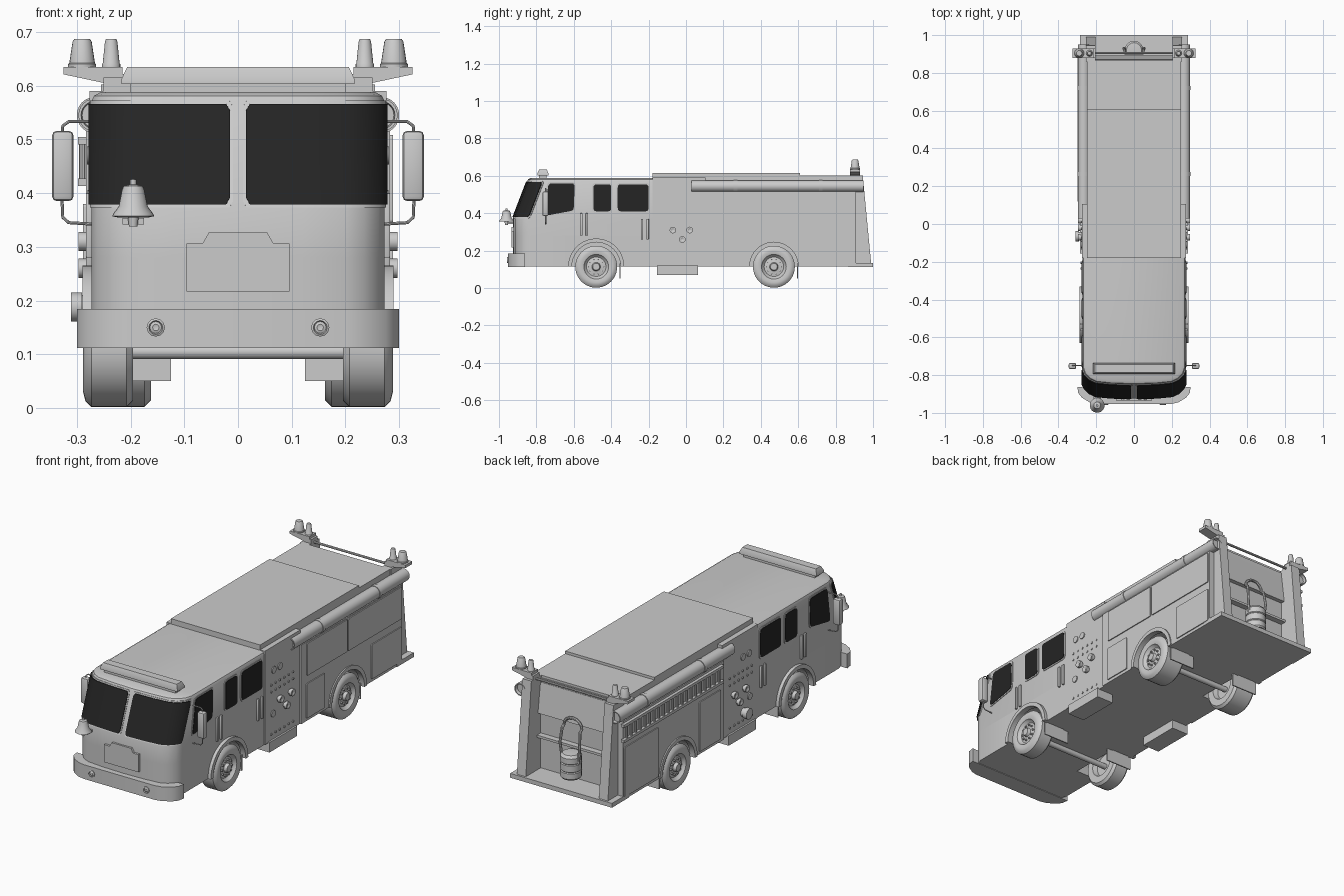
import bpy, bmesh, math
from mathutils import Vector

if "Cube" in bpy.data.objects:
    bpy.data.objects.remove(bpy.data.objects["Cube"])


def material(name, c):
    m = bpy.data.materials.new(name)
    m.diffuse_color = (c, c, c, 1)
    m.use_nodes = True
    m.node_tree.nodes["Principled BSDF"].inputs["Base Color"].default_value = m.diffuse_color
    return m


GREY = material("light grey paint", 0.6)
GLASS = material("dark glass", 0.018)


def finish(name, bm, mat=GREY, mirror=False):
    if mirror:
        d = bmesh.ops.duplicate(bm, geom=bm.verts[:] + bm.edges[:] + bm.faces[:])
        for v in d["geom"]:
            if isinstance(v, bmesh.types.BMVert):
                v.co.x *= -1
    bmesh.ops.recalc_face_normals(bm, faces=bm.faces[:])
    me = bpy.data.meshes.new(name)
    bm.to_mesh(me)
    bm.free()
    me.materials.append(mat)
    ob = bpy.data.objects.new(name, me)
    bpy.context.collection.objects.link(ob)
    return ob


def at(axis, a, b, h):
    return Vector({"x": (h, a, b), "y": (a, h, b), "z": (a, b, h)}[axis])


def loft(name, rings, mat=GREY, mirror=False):
    bm = bmesh.new()
    rs = [[bm.verts.new(p) for p in r] for r in rings]
    n = len(rs[0])
    for r, s in zip(rs, rs[1:]):
        for i in range(n):
            j = (i + 1) % n
            bm.faces.new((r[i], r[j], s[j], s[i]))
    bm.faces.new(rs[0])
    bm.faces.new(rs[-1])
    return finish(name, bm, mat, mirror)


def prism(name, axis, pts, h0, h1, mat=GREY, mirror=False):
    return loft(name, [[at(axis, a, b, h) for a, b in pts] for h in (h0, h1)], mat, mirror)


def box(name, x0, x1, y0, y1, z0, z1, bevel=0.0, mirror=False):
    bm = bmesh.new()
    bmesh.ops.create_cube(bm, size=1)
    for v in bm.verts:
        v.co = ((x0 + x1) / 2 + v.co.x * (x1 - x0), (y0 + y1) / 2 + v.co.y * (y1 - y0),
                (z0 + z1) / 2 + v.co.z * (z1 - z0))
    if bevel:
        bmesh.ops.bevel(bm, geom=bm.edges[:], offset=bevel, segments=2, profile=0.5, affect="EDGES")
    return finish(name, bm, GREY, mirror)


def lathe(name, axis, profile, centres, n=24, mirror=False):
    bm = bmesh.new()
    for c in centres:
        rings = [[bm.verts.new(Vector(c) + at(axis, r * math.cos(2 * math.pi * i / n), r * math.sin(2 * math.pi * i / n), h))
                  for i in range(n)] for r, h in profile]
        for r, s in zip(rings, rings[1:]):
            for i in range(n):
                j = (i + 1) % n
                bm.faces.new((r[i], r[j], s[j], s[i]))
    bmesh.ops.remove_doubles(bm, verts=bm.verts[:], dist=1e-5)
    return finish(name, bm, GREY, mirror)


def disc(r, h0, h1):
    return [(0, h0), (r, h0), (r, h1), (0, h1)]


def tube(name, paths, r, mirror=False):
    cu = bpy.data.curves.new(name, "CURVE")
    cu.dimensions, cu.bevel_depth, cu.bevel_resolution, cu.use_fill_caps = "3D", r, 2, True
    for path in paths:
        sp = cu.splines.new("POLY")
        sp.points.add(len(path) - 1)
        for p, co in zip(sp.points, path):
            p.co = (*co, 1)
    tmp = bpy.data.objects.new("tmp", cu)
    bpy.context.collection.objects.link(tmp)
    bpy.context.view_layer.update()
    me = bpy.data.meshes.new_from_object(tmp.evaluated_get(bpy.context.evaluated_depsgraph_get()))
    bm = bmesh.new()
    bm.from_mesh(me)
    bpy.data.objects.remove(tmp)
    bpy.data.meshes.remove(me)
    return finish(name, bm, GREY, mirror)


def rounded(pts, r):
    out = []
    P = [Vector(p) for p in pts]
    for i, p in enumerate(P):
        a = p + (P[i - 1] - p).normalized() * r
        b = p + (P[(i + 1) % len(P)] - p).normalized() * r
        for t in (0, 0.33, 0.67, 1):
            out.append(tuple(a * (1 - t) ** 2 + p * 2 * t * (1 - t) + b * t * t))
    return out


def rect(a0, a1, b0, b1):
    return [(a0, b0), (a1, b0), (a1, b1), (a0, b1)]


def arc(y, r, n=20):
    return [(y - r * math.cos(math.pi * i / n), 0.115 + r * math.sin(math.pi * i / n)) for i in range(n + 1)]


FRONT, REAR, W = -0.48, 0.47, 0.273
EDGE = [(0, 0), (0.12, 0.004), (0.2, 0.012), (0.235, 0.028), (0.262, 0.056), (W, 0.09)]


def nose(z):
    return -0.925 + max(0, z - 0.375) / 0.195 * 0.075


def section(z, yb, inset=0):
    k = 1 - inset / W
    half = [(x * k, nose(min(z, 0.57)) + dy + inset) for x, dy in EDGE] + [(W * k, yb)]
    return [(-x, y, z) for x, y in half[:0:-1]] + [(x, y, z) for x, y in half]


# Cab: full-width upper shell, nose below it, skirt with wheel arch
loft("cab_shell", [section(0.28, -0.18), section(0.375, -0.18), section(0.57, -0.18),
                   section(0.581, -0.18, 0.005), section(0.588, -0.18, 0.018)])
loft("cab_nose", [section(0.115, -0.64), section(0.28, -0.64)])
prism("cab_skirt", "x", [(-0.64, 0.115)] + arc(FRONT, 0.135) + [(-0.18, 0.115), (-0.18, 0.28), (-0.64, 0.28)], -W, W)

# Windscreen panes wrapping round the corners, with a slim surround
for name, o, g, mat in (("windscreen_frame", 0.002, 0.006, GREY), ("windscreen", 0.005, 0, GLASS)):
    cols = [(0.015 - g, 0, 0.012), (0.022 - g, 0, 0)] + [(x, d, 0) for x, d in EDGE[1:5]] + \
           [(W, 0.078 + g, 0), (W, 0.086 + g, 0.012)]
    rings = []
    for x, d, cut in cols:
        zs = (0.379 - g + cut, 0.566 + g - cut)
        rings.append([(x + s * x / W, nose(z) + d - s, z) for z, s in
                      ((zs[0], o), (zs[1], o), (zs[1], -0.004), (zs[0], -0.004))])
    loft(name, rings, mat, True)

# Side windows with frames
for i, q in enumerate(([(-0.76, 0.385), (-0.6, 0.415), (-0.595, 0.56), (-0.735, 0.56)],
                       rect(-0.495, -0.4, 0.41, 0.555), rect(-0.365, -0.2, 0.41, 0.555))):
    cy, cz = sum(p[0] for p in q) / 4, sum(p[1] for p in q) / 4
    big = [(y + math.copysign(0.007, y - cy), z + math.copysign(0.007, z - cz)) for y, z in q]
    prism(f"side_window_frame_{i}", "x", rounded(big, 0.022), W - 0.003, W + 0.003, GREY, True)
    prism(f"side_window_{i}", "x", rounded(q, 0.018), W - 0.002, W + 0.005, GLASS, True)

# Grab rails beside the doors
for i, y in enumerate((-0.56, -0.53, -0.235, -0.205)):
    z0, z1 = (0.28, 0.4) if i < 2 else (0.26, 0.37)
    box(f"grab_rail_{i}", W - 0.002, W + 0.01, y - 0.006, y + 0.006, z0, z1, 0.002, True)

# Bumper, fog lamps, front grille plate
prism("front_bumper", "z", [(-0.3, -0.862), (-0.295, -0.895), (-0.275, -0.92), (-0.235, -0.944), (-0.2, -0.952),
      (0.2, -0.952), (0.235, -0.944), (0.275, -0.92), (0.295, -0.895), (0.3, -0.862)], 0.112, 0.184)
lathe("fog_lamps", "y", [(0, -0.953), (0.006, -0.955), (0.011, -0.953), (0.013, -0.958), (0.017, -0.956), (0.017, -0.94), (0, -0.94)],
      [(0.153, 0, 0.15)], 12, True)
prism("grille_plate", "y", [(-0.096, 0.217), (0.096, 0.217), (0.096, 0.306), (0.066, 0.306), (0.054, 0.327),
                            (-0.054, 0.327), (-0.066, 0.306), (-0.096, 0.306)], -0.934, -0.915)

# Bell on its bracket
lathe("bell", "z", [(0, 0.347), (0.008, 0.338), (0.01, 0.355), (0.03, 0.355), (0.039, 0.357), (0.037, 0.362), (0.027, 0.375),
                    (0.021, 0.405), (0.018, 0.413), (0.006, 0.416), (0.006, 0.425), (0, 0.427)], [(-0.195, -0.96, 0)])
box("bell_bracket", -0.215, -0.175, -0.955, -0.91, 0.342, 0.354)

# Cab roof light bar
box("light_bar_base", -0.2, 0.2, -0.785, -0.745, 0.58, 0.605)
loft("light_bar", [[(x, y, z) for x, y in ((-a, -0.765 - b), (a, -0.765 - b), (a, -0.765 + b), (-a, -0.765 + b))]
                   for a, b, z in ((0.217, 0.03, 0.603), (0.217, 0.03, 0.612), (0.206, 0.02, 0.635))])

# Mirrors and arms
box("mirror", 0.306, 0.346, -0.768, -0.735, 0.385, 0.516, 0.009, True)
tube("mirror_arms", [[(0.265, -0.75, 0.533), (0.315, -0.75, 0.533), (0.326, -0.75, 0.525), (0.328, -0.75, 0.5)],
                     [(0.265, -0.75, 0.342), (0.315, -0.75, 0.345), (0.326, -0.75, 0.355), (0.328, -0.75, 0.4)]], 0.003, True)

# Chassis and main body
box("chassis_floor", -0.155, 0.155, -0.85, 0.87, 0.115, 0.3)
prism("body_core", "x", [(-0.18, 0.115)] + arc(REAR, 0.135) + [(0.87, 0.115), (0.87, 0.59), (-0.18, 0.59)], -0.25, 0.25)
prism("side_lockers", "x", [(0.1, 0.115)] + arc(REAR, 0.135) + [(0.91, 0.115), (0.91, 0.515), (0.1, 0.515)], 0.245, 0.283, GREY, True)
box("pump_panel", 0.245, 0.276, -0.18, 0.105, 0.115, 0.59, 0, True)
box("pump_step", 0.19, 0.285, -0.155, 0.065, 0.07, 0.12, 0, True)
box("front_roof_cover", -0.25, 0.25, -0.18, 0.61, 0.58, 0.615)
box("rear_roof_cover", -0.25, 0.25, 0.61, 0.865, 0.58, 0.602)
for n, y in (("front", FRONT), ("rear", REAR)):
    x = 0.26
    prism(n + "_fender", "x", arc(y, 0.15) + arc(y, 0.13)[::-1], x, x + 0.029, GREY, True)
    box(n + "_mud_flap", 0.125, 0.27, y + 0.124, y + 0.13, 0.05, 0.13, 0, True)

# Locker doors: right side has upper and lower rows, left has lower row only
for i, q in enumerate(((0.145, 0.465, 0.345, 0.508), (0.475, 0.9, 0.345, 0.508), (0.14, 0.285, 0.13, 0.305), (0.66, 0.9, 0.13, 0.305))):
    prism(f"right_locker_door_{i}", "x", rounded(rect(*q), 0.006), 0.28, 0.288)
for i, q in enumerate(((0.13, 0.3, 0.13, 0.38), (0.63, 0.9, 0.13, 0.38))):
    prism(f"left_locker_door_{i}", "x", rounded(rect(*q), 0.006), -0.288, -0.28)

# Ladder on the left
for i, z in enumerate((0.42, 0.497)):
    box(f"ladder_rail_{i}", -0.298, -0.28, 0.12, 0.92, z - 0.007, z + 0.007)
lathe("ladder_rungs", "z", disc(0.006, 0.42, 0.497), [(-0.29, 0.15 + 0.037 * i, 0) for i in range(21)], 8)

# Suction hose tubes with clamps
lathe("hose_tube", "y", [(0.0, 0.045), (0.024, 0.045), (0.026, 0.03), (0.031, 0.03), (0.031, 0.95), (0.026, 0.95),
                         (0.024, 0.935), (0, 0.935)], [(0.266, 0, 0.545)], 24, True)
lathe("hose_clamps", "y", disc(0.034, -0.01, 0.01), [(0.266, y, 0.545) for y in (0.265, 0.72)], 24, True)

# Pump gauges, outlets and inlet
lathe("small_gauges", "x", disc(0.006, 0.27, 0.28), [(0, -0.13 + 0.035 * i, z) for i in range(6) for z in (0.4, 0.365, 0.15)], 8, True)
lathe("large_gauges", "x", disc(0.017, 0.27, 0.281), [(0, -0.115, 0.25), (0, -0.11, 0.47), (0, -0.06, 0.47)], 16, True)
lathe("pump_outlets", "x", [(0, 0.26), (0.013, 0.26), (0.013, 0.283), (0.018, 0.283), (0.018, 0.297), (0.01, 0.297), (0, 0.29)],
      [(0, -0.07, 0.31), (0, 0.02, 0.31), (0, -0.02, 0.26)], 12, True)
lathe("left_inlet", "x", [(0, -0.26), (0.022, -0.26), (0.022, -0.29), (0.027, -0.29), (0.027, -0.311), (0.018, -0.311), (0, -0.305)],
      [(0, -0.065, 0.188)], 16)

# Wheels, wheel nuts and axles
for n, y, xi in (("front", FRONT, 0.195), ("rear", REAR, 0.162)):
    lathe(n + "_wheel", "x", [(0, 0.287), (0.018, 0.287), (0.023, 0.272), (0.052, 0.267), (0.06, 0.274), (0.066, 0.283), (0.085, 0.288),
          (0.101, 0.284), (0.112, 0.273), (0.112, xi + 0.012), (0.1, xi), (0.065, xi), (0.058, xi + 0.025), (0, xi + 0.025)],
          [(0, y, 0.114)], 40, True)
    lathe(n + "_wheel_nuts", "x", disc(0.005, 0.265, 0.277),
          [(0, y + 0.038 * math.cos(i * math.pi / 5), 0.114 + 0.038 * math.sin(i * math.pi / 5)) for i in range(10)], 6, True)
    lathe(n + "_axle", "x", disc(0.014, -0.23, 0.23), [(0, y, 0.105)], 12)

# Rear step, sloping posts and back wall trim
box("rear_step", -0.285, 0.285, 0.865, 1.0, 0.113, 0.135)
prism("rear_post", "x", [(0.86, 0.13), (0.99, 0.13), (0.945, 0.602), (0.86, 0.602)], 0.205, 0.255, GREY, True)
prism("rear_upper_panel", "x", [(0.86, 0.42), (0.892, 0.42), (0.872, 0.57), (0.86, 0.57)], -0.206, 0.206)
box("rear_ledge", -0.206, 0.206, 0.865, 0.9, 0.3, 0.312)
tube("rear_crossbar", [[(-0.22, 0.905, 0.6), (0.22, 0.905, 0.6)]], 0.006)

# Air cylinder with hose loop on the back wall
lathe("air_cylinder", "z", [(0, 0.165), (0.045, 0.165), (0.05, 0.172), (0.05, 0.2), (0.046, 0.204), (0.05, 0.208), (0.05, 0.24), (0.046, 0.244),
                            (0.05, 0.248), (0.05, 0.275), (0.04, 0.288), (0, 0.292)], [(0, 0.92, 0)], 20)
tube("hose_loop", [[(-0.045, 0.925, 0.24), (-0.055, 0.93, 0.33), (-0.05, 0.92, 0.4)] +
                   [(-0.05 * math.cos(i * math.pi / 8), 0.905, 0.41 + 0.045 * math.sin(i * math.pi / 8)) for i in range(9)] +
                   [(0.05, 0.92, 0.4), (0.055, 0.93, 0.33), (0.045, 0.925, 0.24)]], 0.007)

# Rear beacon brackets and beacons
prism("beacon_bracket", "y", [(0.245, 0.604), (0.325, 0.621), (0.325, 0.635), (0.215, 0.635), (0.215, 0.622), (0.205, 0.622), (0.205, 0.6), (0.245, 0.6)],
      0.878, 0.93, GREY, True)
for n, x, r in (("inner", 0.236, 0.017), ("outer", 0.29, 0.026)):
    lathe(n + "_beacon", "z", [(0, 0.63), (r, 0.63), (r, 0.64), (r * 0.92, 0.642), (r * 0.68, 0.682), (r * 0.55, 0.687), (0, 0.687)],
          [(x, 0.904, 0)], 20, True)

# Smooth shading with sharp edges kept
for ob in bpy.context.scene.objects:
    ob.select_set(True)
    bpy.context.view_layer.objects.active = ob
bpy.ops.object.shade_smooth_by_angle(angle=math.radians(35))
